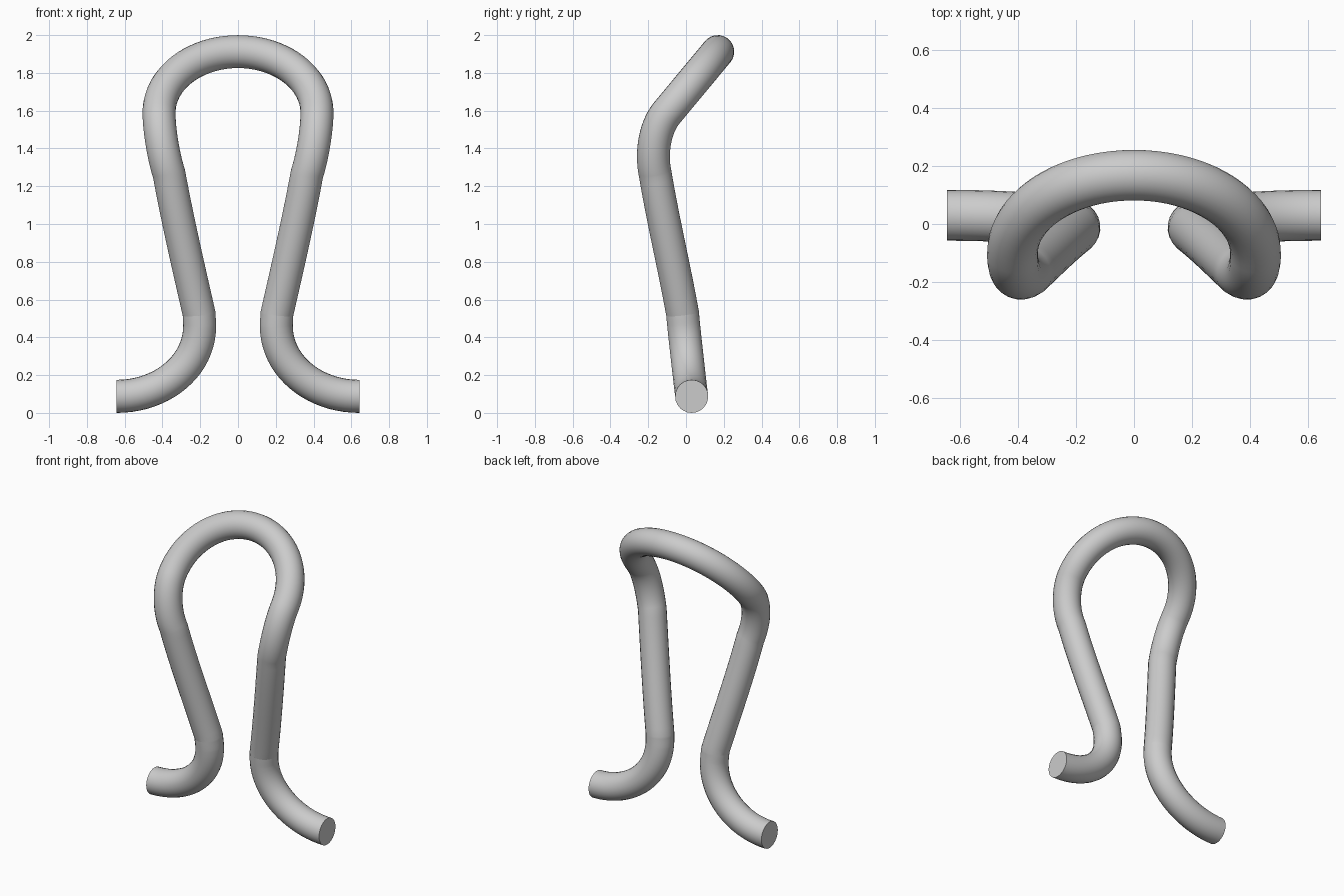
import bpy
from mathutils import Vector

if "Cube" in bpy.data.objects:
    bpy.data.objects.remove(bpy.data.objects["Cube"])

R = 0.0875

# Right half of the centre line: (point, handle towards foot, handle towards arch)
half = [
    ((0.643, 0.03, 0.0875), (0.70, 0.03, 0.0875), (0.40, 0.03, 0.0875)),       # foot end
    ((0.203, -0.012, 0.46), (0.203, 0.01, 0.25), (0.203, -0.014, 0.48)),       # top of foot bend
    ((0.206, -0.018, 0.525), (0.205, -0.016, 0.50), (0.262, -0.062, 0.77)),    # bottom of leg
    ((0.365, -0.163, 1.265), (0.320, -0.122, 1.02), (0.398, -0.186, 1.37)),    # top of leg
    ((0.418, -0.10, 1.59), (0.418, -0.168, 1.508), (0.418, 0.048, 1.768)),     # arch spring
]
apex = ((0, 0.168, 1.9125), (0.232, 0.168, 1.9125), (-0.232, 0.168, 1.9125))


def flip(p):
    return (-p[0], p[1], p[2])


# Mirror the half path to the left side
path = half + [apex] + [(flip(c), flip(b), flip(a)) for c, a, b in reversed(half)]

# Bent round tube
curve = bpy.data.curves.new("bent_tube", 'CURVE')
curve.dimensions = '3D'
curve.bevel_depth = R
curve.bevel_resolution = 10
curve.resolution_u = 20
curve.use_fill_caps = True
spline = curve.splines.new('BEZIER')
spline.bezier_points.add(len(path) - 1)
for bp, (co, left, right) in zip(spline.bezier_points, path):
    bp.handle_left_type = bp.handle_right_type = 'FREE'
    bp.co, bp.handle_left, bp.handle_right = Vector(co), Vector(left), Vector(right)

tube = bpy.data.objects.new("bent_tube", curve)
bpy.context.collection.objects.link(tube)
bpy.context.view_layer.objects.active = tube
tube.select_set(True)
bpy.ops.object.convert(target='MESH')
bpy.ops.object.shade_smooth_by_angle(angle=0.6)
